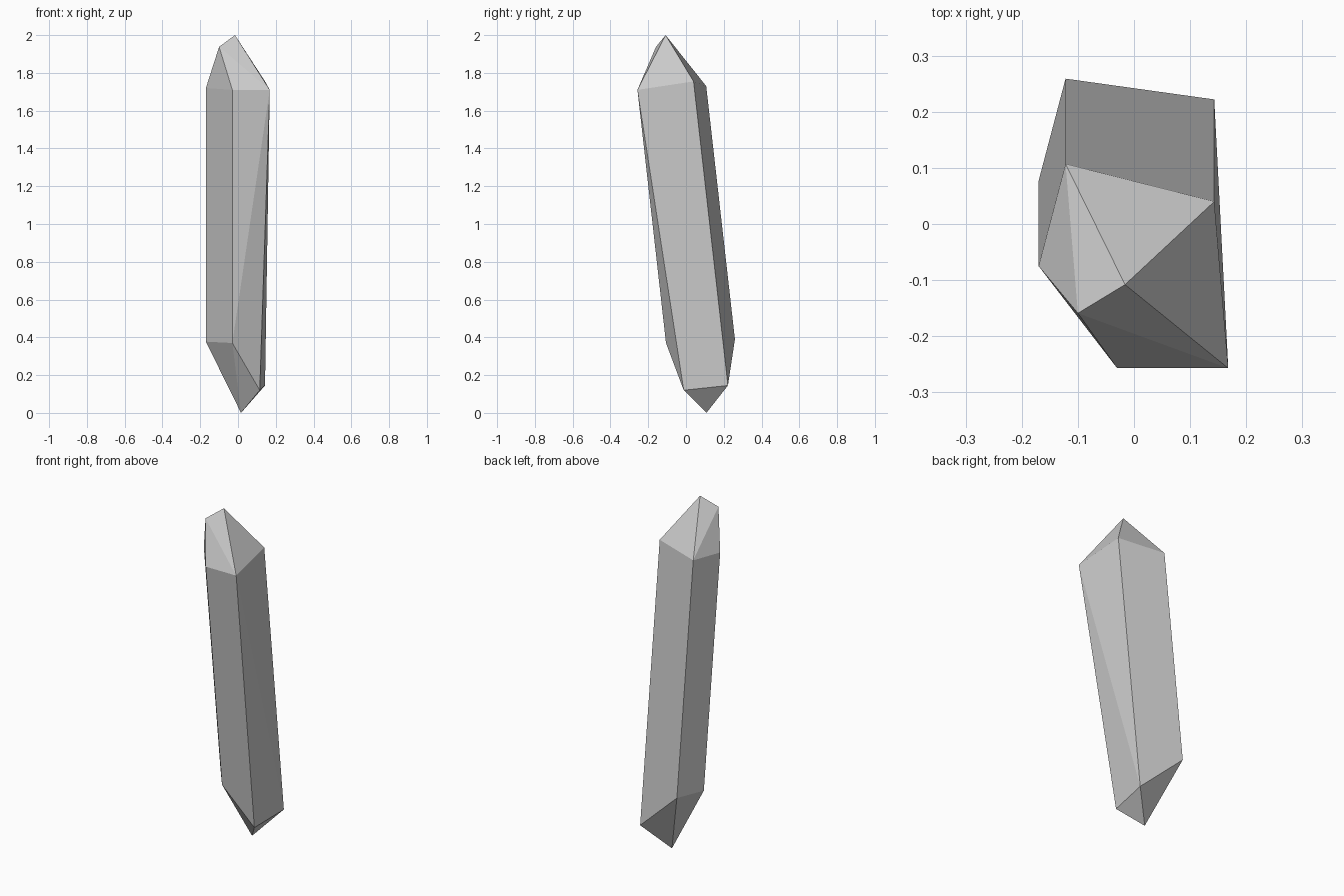
import bpy, bmesh, math

if "Cube" in bpy.data.objects:
    bpy.data.objects.remove(bpy.data.objects["Cube"])

# Crystal shard: five-sided leaning prism, obliquely cut at both ends
upper_ring = [(-0.122, 0.107, 1.73), (0.143, 0.04, 1.755), (0.168, -0.257, 1.71),
              (-0.03, -0.257, 1.71), (-0.17, -0.075, 1.72)]
lower_ring = [(-0.122, 0.259, 0.39), (0.143, 0.222, 0.145), (0.115, -0.012, 0.12),
              (-0.03, -0.106, 0.37), (-0.17, 0.077, 0.377)]
# Top ridge (two points) and bottom tip
tips = [(-0.016, -0.108, 2.0), (-0.1, -0.159, 1.938), (0.016, 0.108, 0.0)]

bm = bmesh.new()
for co in upper_ring + lower_ring + tips:
    bm.verts.new(co)

# Skin the convex facets, then merge coplanar triangles
bmesh.ops.convex_hull(bm, input=bm.verts[:])
bmesh.ops.dissolve_limit(bm, angle_limit=math.radians(2),
                         verts=bm.verts[:], edges=bm.edges[:])
bmesh.ops.recalc_face_normals(bm, faces=bm.faces[:])

mesh = bpy.data.meshes.new("crystal_shard")
bm.to_mesh(mesh)
bm.free()
shard = bpy.data.objects.new("crystal_shard", mesh)
bpy.context.collection.objects.link(shard)
